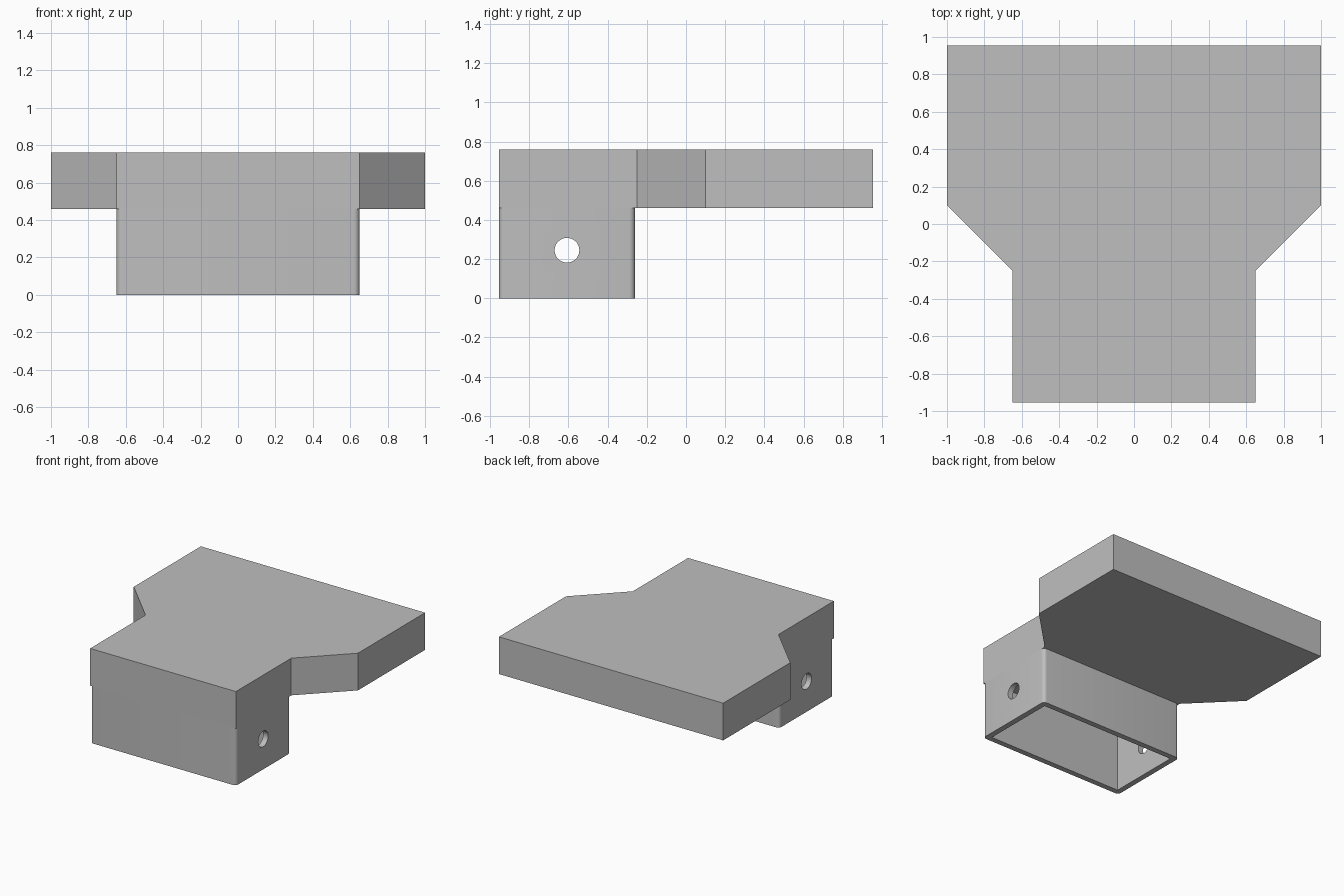
import bpy
import bmesh

if "Cube" in bpy.data.objects:
    bpy.data.objects.remove(bpy.data.objects["Cube"], do_unlink=True)

HALF_W, FRONT, NECK, SHOULDER, BACK = 0.65, -0.955, -0.26, 0.1, 0.955
STEP, TOP, WALL = 0.46, 0.76, 0.045

grey = bpy.data.materials.new("plain grey")
grey.use_nodes = True
colour = (0.52, 0.52, 0.52, 1)
grey.diffuse_color = colour
grey.node_tree.nodes["Principled BSDF"].inputs["Base Color"].default_value = colour


def prism(name, outline, z0, z1, corner=0.0):
    """Extrude an xy outline upwards, optionally rounding its vertical edges."""
    bm = bmesh.new()
    base = bm.faces.new([bm.verts.new((x, y, z0)) for x, y in outline])
    top = bmesh.ops.extrude_face_region(bm, geom=[base])["geom"]
    for v in top:
        if isinstance(v, bmesh.types.BMVert):
            v.co.z = z1
    if corner:
        upright = [e for e in bm.edges if abs(e.verts[0].co.z - e.verts[1].co.z) > 0.01]
        bmesh.ops.bevel(bm, geom=upright, offset=corner, segments=6,
                        profile=0.5, affect='EDGES')
    bmesh.ops.recalc_face_normals(bm, faces=bm.faces)
    mesh = bpy.data.meshes.new(name)
    bm.to_mesh(mesh)
    bm.free()
    mesh.materials.append(grey)
    ob = bpy.data.objects.new(name, mesh)
    bpy.context.collection.objects.link(ob)
    return ob


def rectangle(inset):
    w, f, b = HALF_W - inset, FRONT + inset, NECK - inset
    return [(-w, f), (w, f), (w, b), (-w, b)]


def cut(target, cutter):
    mod = target.modifiers.new("cut", 'BOOLEAN')
    mod.operation, mod.solver, mod.object = 'DIFFERENCE', 'EXACT', cutter
    bpy.context.view_layer.objects.active = target
    bpy.ops.object.modifier_apply(modifier=mod.name)
    bpy.data.objects.remove(cutter, do_unlink=True)


# Flat top plate with angled shoulders
right = [(HALF_W, FRONT), (HALF_W, NECK + 0.01), (1, SHOULDER), (1, BACK)]
prism("top_plate", right + [(-x, y) for x, y in reversed(right)], STEP, TOP)

# Hollow socket, open underneath
socket = prism("socket", rectangle(0), 0, STEP, corner=0.03)
cut(socket, prism("cavity_cutter", rectangle(WALL), -0.1, STEP + 0.1))

# Round hole through both side walls
bpy.ops.mesh.primitive_cylinder_add(vertices=48, radius=0.063, depth=2,
                                    location=(0, (FRONT + NECK) / 2, 0.245),
                                    rotation=(0, 1.570796, 0))
cutter = bpy.context.object
cutter.data.materials.append(grey)
cut(socket, cutter)

# Smooth the rounded corners and holes only
bpy.ops.object.select_all(action='DESELECT')
socket.select_set(True)
bpy.context.view_layer.objects.active = socket
bpy.ops.object.shade_smooth_by_angle(angle=0.6)
